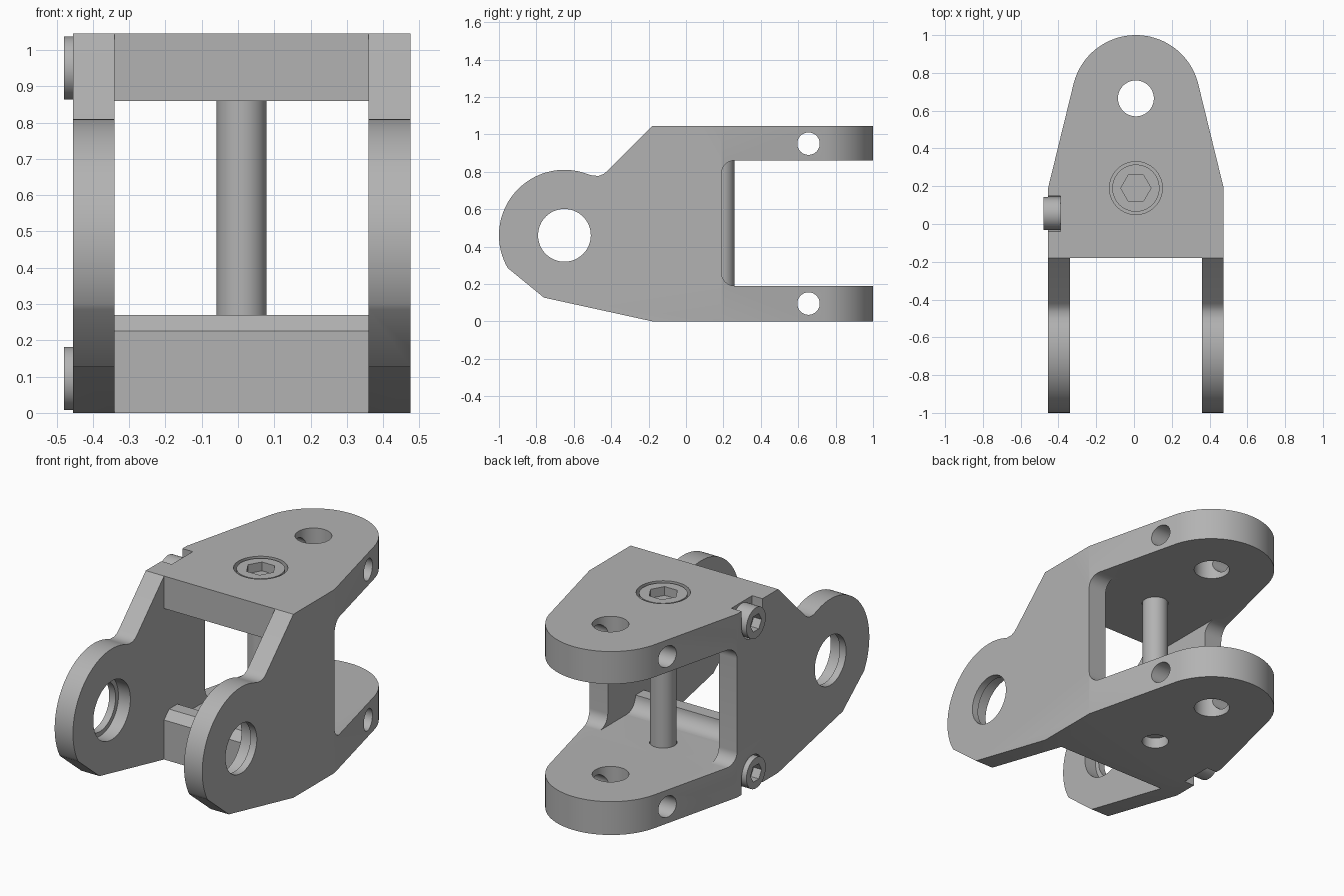
import bpy
import bmesh
from math import cos, sin, radians, pi
from mathutils import Vector

old = bpy.data.objects.get("Cube")
if old:
    bpy.data.objects.remove(old, do_unlink=True)

metal = bpy.data.materials.new("grey_metal")
metal.use_nodes = True
GREY = (0.45, 0.45, 0.45, 1)
metal.diffuse_color = GREY
metal.node_tree.nodes["Principled BSDF"].inputs["Base Color"].default_value = GREY

CX = 0.01                        # middle of the clevis
OUT_L, OUT_R = -0.455, 0.475     # outer wall faces
IN_L, IN_R = -0.34, 0.36         # inner wall faces
TOP = 1.045
LUG = (-0.65, 0.46)              # lug eye centre (y, z)
SCREW_Z = (0.095, 0.95)


def arc(c, r, a0, a1, n):
    """Points on an arc, angles in degrees."""
    angles = [radians(a0 + (a1 - a0) * i / n) for i in range(n + 1)]
    return [(c[0] + r * cos(a), c[1] + r * sin(a)) for a in angles]


def circle(c, r, n=64):
    return arc(c, r, 0, 360 - 360 / n, n - 1)


def box(u0, u1, v0, v1):
    return [(u0, v0), (u1, v0), (u1, v1), (u0, v1)]


def prism(name, pts, axis, lo, hi):
    """Extrude a profile: axis X takes (y, z) points, axis Z takes (x, y)."""
    bm = bmesh.new()
    place = (lambda p: (lo, *p)) if axis == "X" else (lambda p: (*p, lo))
    face = bm.faces.new([bm.verts.new(place(p)) for p in pts])
    ext = bmesh.ops.extrude_face_region(bm, geom=[face])
    step = Vector((hi - lo, 0, 0)) if axis == "X" else Vector((0, 0, hi - lo))
    moved = [v for v in ext["geom"] if isinstance(v, bmesh.types.BMVert)]
    bmesh.ops.translate(bm, verts=moved, vec=step)
    bmesh.ops.recalc_face_normals(bm, faces=bm.faces[:])
    mesh = bpy.data.meshes.new(name)
    bm.to_mesh(mesh)
    bm.free()
    mesh.materials.append(metal)
    obj = bpy.data.objects.new(name, mesh)
    bpy.context.collection.objects.link(obj)
    return obj


def activate(obj):
    bpy.ops.object.select_all(action="DESELECT")
    obj.select_set(True)
    bpy.context.view_layer.objects.active = obj


def boolean(obj, cutter, operation="DIFFERENCE"):
    cutter.hide_render = True
    mod = obj.modifiers.new("cut", "BOOLEAN")
    mod.operation, mod.solver, mod.object = operation, "EXACT", cutter
    activate(obj)
    bpy.ops.object.modifier_apply(modifier=mod.name)
    bpy.data.objects.remove(cutter, do_unlink=True)


def cut(obj, pts, axis, lo, hi):
    boolean(obj, prism("cutter", pts, axis, lo, hi))


def smooth(obj):
    activate(obj)
    bpy.ops.object.shade_smooth_by_angle(angle=radians(25))


# Clevis body: side profile with lug, sloped shoulders and rear window
r = 0.07
profile = [(-0.18, 0), (1.05, 0), (1.05, 0.19)]
profile += arc((0.19 + r, 0.19 + r), r, 270, 180, 10)
profile += arc((0.19 + r, 0.86 - r), r, 180, 90, 10)
profile += [(1.05, 0.86), (1.05, TOP), (-0.18, TOP)]
profile += [(-0.42, 0.805), (-0.44, 0.788), (-0.465, 0.778), (-0.5, 0.779)]
profile += arc(LUG, 0.35, 70, 210, 48) + [(-0.76, 0.127)]
body = prism("clevis_body", profile, "X", OUT_L, OUT_R)

# Plan outline: straight sides tapering into a round rear end
plan = [(OUT_L, -1.1), (OUT_R, -1.1), (OUT_R, 0.19)]
plan += arc((CX, 0.66), 0.34, 13, 167, 48) + [(OUT_L, 0.19)]
boolean(body, prism("outline", plan, "Z", -0.1, 1.2), "INTERSECT")

# Hollow between the side walls, and the open front between the lugs
cut(body, box(-0.3, 0.4, 0.19, 0.86), "X", IN_L, IN_R)
cut(body, box(-1.2, -0.18, -0.1, 1.2), "X", IN_L, IN_R)

# Lug eyes with bearing seats on the inner faces
cut(body, circle(LUG, 0.141), "X", -0.6, 0.6)
cut(body, circle(LUG, 0.167), "X", IN_L - 0.075, IN_R + 0.075)

# Rear pin hole, centre pin hole, head recess
cut(body, circle((CX, 0.665), 0.095), "Z", -0.1, 1.2)
cut(body, circle((CX, 0.19), 0.071), "Z", -0.1, 0.9)
cut(body, circle((CX, 0.19), 0.14), "Z", 0.96, 1.2)

# Cross holes and slotted screw seats in both plates
for z, open_end in zip(SCREW_Z, (-0.1, 1.2)):
    cut(body, circle((0.655, z), 0.06, 48), "X", -0.6, 0.6)
    start = 180 if open_end < 0 else 0
    seat = arc((0.055, z), 0.094, start + 180, start + 360, 24)
    seat += [(seat[-1][0], open_end), (seat[0][0], open_end)]
    cut(body, seat, "X", -0.6, -0.39)
smooth(body)

# Chamfered cross rib on the front edge of the lower plate
rib = [(-0.18, 0.15), (-0.18, 0.225), (-0.135, 0.27), (-0.06, 0.27)]
rib += arc((0.02, 0.27), 0.08, 180, 270, 10) + [(0.02, 0.15)]
smooth(prism("cross_rib", rib, "X", IN_L - 0.01, IN_R + 0.01))

# Centre pin with a flush socket head
smooth(prism("centre_pin", circle((CX, 0.19), 0.069), "Z", 0.06, 0.98))
head = prism("pin_head", circle((CX, 0.19), 0.125), "Z", 0.95, 1.04)
cut(head, circle((CX, 0.19), 0.08, 6), "Z", 0.99, 1.1)
smooth(head)

# Side clamp screws with hex sockets
for z, name in zip(SCREW_Z, ("lower_screw", "upper_screw")):
    screw = prism(name, circle((0.055, z), 0.087), "X", -0.48, -0.385)
    cut(screw, circle((0.055, z), 0.05, 6), "X", -0.6, -0.43)
    smooth(screw)
